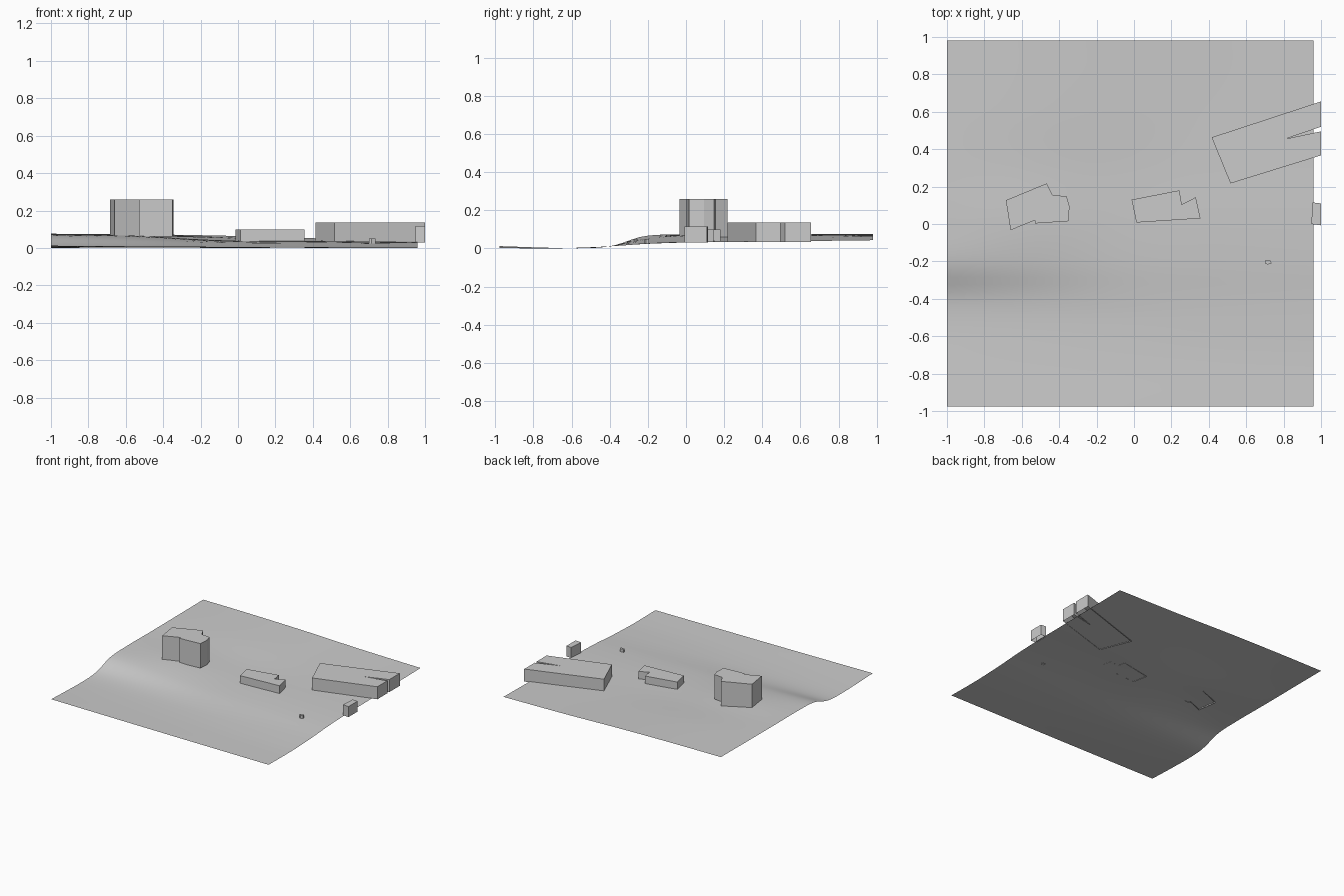
import bpy, bmesh

if "Cube" in bpy.data.objects:
    bpy.data.objects.remove(bpy.data.objects["Cube"])


def hermite(xs, vs, t):
    """Smooth curve through the points (xs, vs)."""
    n = len(xs)
    i = max(k for k in range(n - 1) if xs[k] <= t or k == 0)

    def slope(k):
        a, b = max(k - 1, 0), min(k + 1, n - 1)
        return (vs[b] - vs[a]) / (xs[b] - xs[a])
    h = xs[i + 1] - xs[i]
    u = (t - xs[i]) / h
    return ((2*u**3 - 3*u**2 + 1) * vs[i] + (u**3 - 2*u**2 + u) * h * slope(i)
            + (3*u**2 - 2*u**3) * vs[i + 1] + (u**3 - u**2) * h * slope(i + 1))


# Ground heights: one profile (along y) per x station
X0, X1, Y0, Y1 = -1.0, 0.96, -0.977, 0.98
YS = [Y0, -0.7, -0.5, -0.38, -0.22, 0.0, 0.3, 0.6, Y1]
PROFILES = {
    X0:   [.012, .003, .002, .015, .064, .074, .073, .074, .076],
    -0.6: [.009, .002, .003, .015, .050, .067, .064, .070, .074],
    -0.1: [.006, .001, .004, .013, .030, .040, .044, .056, .066],
    0.4:  [.004, .001, .006, .013, .026, .035, .038, .043, .052],
    X1:   [.002, .000, .006, .012, .023, .031, .034, .038, .043],
}


def height(x, y):
    return max(0, hermite(list(PROFILES), [hermite(YS, p, y) for p in PROFILES.values()], x))


def finish(bm, name):
    mesh = bpy.data.meshes.new(name)
    bm.to_mesh(mesh)
    bm.free()
    obj = bpy.data.objects.new(name, mesh)
    bpy.context.collection.objects.link(obj)
    return obj


def building(name, outline, bottom, top):
    """Straight walls and a flat roof over an outline, open underneath."""
    bm = bmesh.new()
    lower = [bm.verts.new((x, y, bottom)) for x, y in outline]
    upper = [bm.verts.new((x, y, top)) for x, y in outline]
    n = len(outline)
    for i in range(n):
        j = (i + 1) % n
        bm.faces.new((lower[i], lower[j], upper[j], upper[i]))
    bm.faces.new(upper)
    return finish(bm, name)


# Terrain sheet
N = 48
bm = bmesh.new()
bmesh.ops.create_grid(bm, x_segments=N, y_segments=N, size=1)
for v in bm.verts:
    v.co.x = X0 + (v.co.x + 1) / 2 * (X1 - X0)
    v.co.y = Y0 + (v.co.y + 1) / 2 * (Y1 - Y0)
    v.co.z = height(v.co.x, v.co.y)
for f in bm.faces:
    f.smooth = True
finish(bm, "terrain")

# Buildings, outlines anticlockwise from above
building("tower_block", [(-.66, -.033), (-.53, .02), (-.53, .003), (-.35, .015), (-.345, .095),
                         (-.36, .148), (-.435, .155), (-.467, .217), (-.685, .127)], .06, .26)
building("low_house", [(.013, .008), (.355, .03), (.33, .143), (.255, .105),
                       (.243, .18), (-.013, .13)], .036, .099)
building("long_hall", [(.516, .217), (1, .367), (1, .495), (.81, .455), (1, .52),
                       (1, .655), (.415, .463)], .033, .135)
building("edge_building", [(.948, 0), (1, -.007), (1, .11), (.955, .115)], .03, .116)
building("small_shed", [(.70, -.21), (.715, -.217), (.735, -.21), (.73, -.195),
                        (.70, -.195)], .023, .05)
